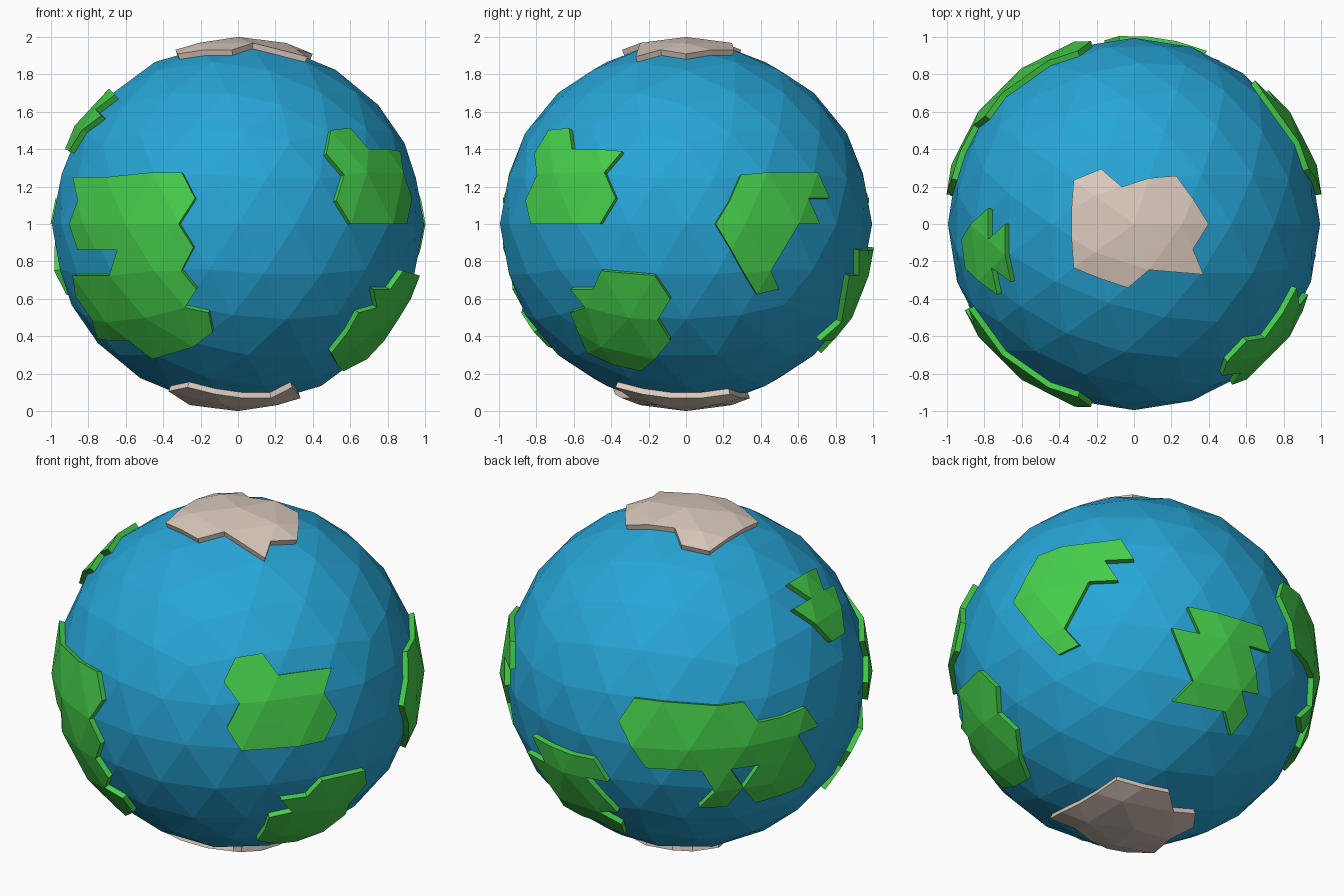
import bpy, bmesh, math
from mathutils import Vector

if "Cube" in bpy.data.objects:
    bpy.data.objects.remove(bpy.data.objects["Cube"])

R_XY, R_Z, H = 0.995, 0.968, 0.032      # ocean radii, land thickness
S = 186.8                               # outline units per model unit
C = Vector((0, 0, 1))


def material(name, rgb):
    m = bpy.data.materials.new(name)
    m.diffuse_color = (*rgb, 1)
    m.use_nodes = True
    m.node_tree.nodes["Principled BSDF"].inputs["Base Color"].default_value = m.diffuse_color
    return m


def globe(split):
    """Slightly flattened icosphere, optionally with each facet split flat in four."""
    bm = bmesh.new()
    bmesh.ops.create_icosphere(bm, subdivisions=3, radius=1)
    if split:
        bmesh.ops.subdivide_edges(bm, edges=bm.edges[:], cuts=1, use_grid_fill=True)
    for v in bm.verts:
        v.co = Vector((v.co.x * R_XY, v.co.y * R_XY, v.co.z * R_Z))
    return bm


def finish(bm, name, mat):
    bmesh.ops.recalc_face_normals(bm, faces=bm.faces[:])
    bmesh.ops.translate(bm, verts=bm.verts[:], vec=C)
    me = bpy.data.meshes.new(name)
    bm.to_mesh(me)
    bm.free()
    me.materials.append(mat)
    bpy.context.collection.objects.link(bpy.data.objects.new(name, me))


def view(az, el):
    """Right, up and toward axes for looking at the globe from az, el."""
    a, e = math.radians(az), math.radians(el)
    toward = Vector((math.cos(a) * math.cos(e), math.sin(a) * math.cos(e), math.sin(e)))
    right = Vector((-math.sin(a), math.cos(a), 0))
    return right, toward.cross(right), toward


def inside(x, y, poly):
    hit = False
    for (x1, y1), (x2, y2) in zip(poly, poly[1:] + poly[:1]):
        if (y1 > y) != (y2 > y) and x < x1 + (y - y1) * (x2 - x1) / (y2 - y1):
            hit = not hit
    return hit


def patch(name, mat, axes, centre, poly):
    """Raise the small facets whose centres fall inside an outline seen along axes."""
    right, up, toward = axes
    bm = globe(True)
    drop = []
    for f in bm.faces:
        c = f.calc_center_median()
        p = c + c.normalized() * H
        x, y = centre[0] + p.dot(right) * S, centre[1] - p.dot(up) * S
        if c.dot(toward) < 0.02 or not inside(x, y, poly):
            drop.append(f)
    bmesh.ops.delete(bm, geom=drop, context='FACES')
    base = bm.faces[:]
    ext = bmesh.ops.extrude_face_region(bm, geom=base, use_keep_orig=False)
    for v in ext['geom']:
        if isinstance(v, bmesh.types.BMVert):
            v.co += v.co.normalized() * H
    left = [f for f in base if f.is_valid]
    if left:
        bmesh.ops.delete(bm, geom=left, context='FACES')
    finish(bm, name, mat)


blue = material("ocean_blue", (0.02, 0.38, 0.68))
green = material("land_green", (0.06, 0.62, 0.07))
white = material("ice_pale", (0.72, 0.60, 0.52))

FRONT, RIGHT = view(-90, 0), view(0, 0)
TOP = (Vector((1, 0, 0)), Vector((0, 1, 0)), Vector((0, 0, 1)))
BOTTOM = (TOP[0], TOP[1], -TOP[2])

# ocean
finish(globe(False), "ocean", blue)

# continents
patch("west_front_land", green, FRONT, (238.5, 225),
      [(75, 178), (183, 174), (196, 198), (180, 224), (194, 248), (182, 272), (197, 290),
       (186, 306), (211, 312), (213, 331), (152, 357), (127, 340), (95, 340), (72, 275),
       (110, 275), (117, 250), (77, 249), (69, 225), (78, 206)])
patch("back_left_land", green, view(125, 25), (686.5, 672),
      [(635, 698), (745, 703), (758, 721), (806, 708), (818, 722), (807, 750), (817, 768),
       (803, 793), (757, 802), (743, 786), (758, 766), (733, 769), (743, 786), (727, 807),
       (700, 807), (717, 787), (708, 771), (648, 767), (619, 720)])
patch("back_low_land", green, view(55, -30), (1136, 673),
      [(1187, 608), (1220, 616), (1260, 628), (1249, 650), (1255, 675), (1240, 695),
       (1246, 710), (1230, 735), (1225, 712), (1166, 700), (1178, 657), (1171, 645),
       (1173, 630)])
patch("right_land", green, RIGHT, (686, 225),
      [(739, 176), (818, 174), (828, 198), (808, 198), (819, 223), (798, 223), (767, 272),
       (777, 289), (756, 294), (715, 223)])
patch("front_right_land", green, view(-55, 25), (238, 672),
      [(235, 658), (262, 654), (278, 675), (330, 668), (326, 692), (335, 714), (323, 741),
       (243, 749), (226, 729), (237, 707), (224, 682)])
patch("low_right_land", green, RIGHT, (686, 225),
      [(602, 269), (655, 275), (670, 297), (658, 318), (670, 338), (655, 359), (642, 370),
       (597, 363), (585, 345), (588, 335), (570, 313), (588, 310), (571, 289), (592, 288)])
patch("upper_left_island", green, view(125, 25), (686.5, 672),
      [(787, 584), (817, 568), (845, 597), (852, 624), (829, 641), (790, 606), (812, 601)])

# polar ice caps
patch("north_ice", white, TOP, (1134, 225),
      [(1072, 181), (1102, 170), (1122, 187), (1177, 178), (1190, 193), (1208, 225),
       (1192, 249), (1201, 274), (1149, 269), (1128, 287), (1074, 268)])
south = [(.324, .235), (.335, -.071), (.28, -.367), (.036, -.341), (-.124, -.38),
         (-.262, -.38), (-.362, -.263), (-.313, -.14), (-.273, 0), (-.313, .14),
         (-.23, .255), (-.069, .213), (.036, .341)]
patch("south_ice", white, BOTTOM, (0, 0), [(x * S, -y * S) for x, y in south])
